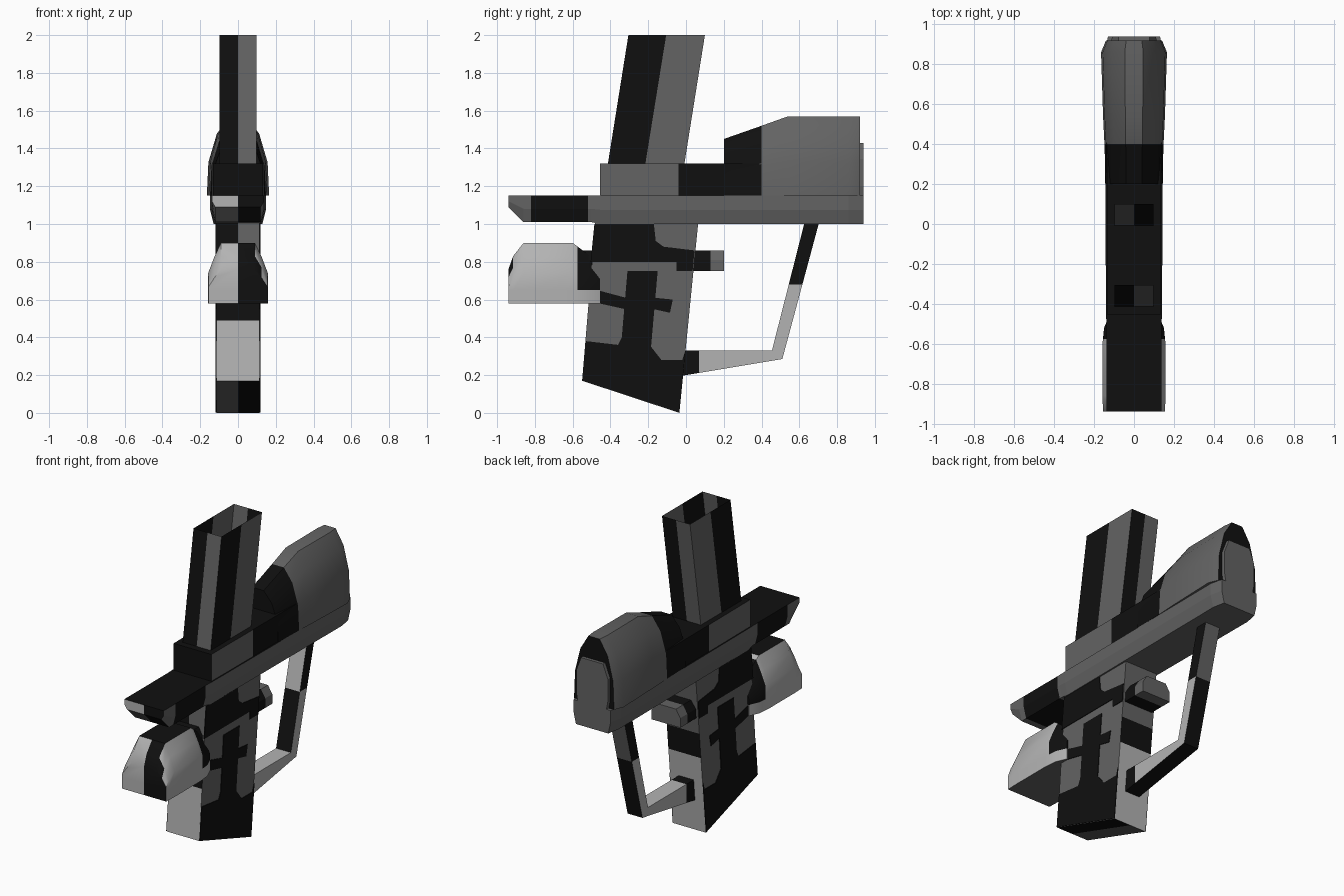
import bpy, bmesh, math
from mathutils import Vector

if "Cube" in bpy.data.objects:
    bpy.data.objects.remove(bpy.data.objects["Cube"])

# Colours
MATS = []
for name, v in (("black", 0.005), ("dark_grey", 0.125), ("light_grey", 0.45)):
    m = bpy.data.materials.new(name)
    m.diffuse_color = (v, v, v, 1)
    m.use_nodes = True
    m.node_tree.nodes["Principled BSDF"].inputs["Base Color"].default_value = m.diffuse_color
    MATS.append(m)
BLACK, GREY, LIGHT = 0, 1, 2


def finish(name, bm, rule, cuts=(), open_ends=False, smooth=False):
    """Cut along colour borders, colour faces by rule and make the object."""
    bmesh.ops.recalc_face_normals(bm, faces=bm.faces)
    if open_ends:
        ends = [f for f in bm.faces if abs(f.normal.z) > 0.8]
        bmesh.ops.delete(bm, geom=ends, context='FACES')
    for co, no in cuts:
        bmesh.ops.bisect_plane(bm, geom=bm.verts[:] + bm.edges[:] + bm.faces[:],
                               dist=1e-5, plane_co=co, plane_no=no)
    bm.normal_update()
    for f in bm.faces:
        f.material_index = rule(f.calc_center_median(), f.normal)
    me = bpy.data.meshes.new(name)
    bm.to_mesh(me)
    bm.free()
    for m in MATS:
        me.materials.append(m)
    ob = bpy.data.objects.new(name, me)
    bpy.context.collection.objects.link(ob)
    if smooth:
        bpy.context.view_layer.objects.active = ob
        ob.select_set(True)
        bpy.ops.object.shade_smooth_by_angle(angle=math.radians(32))
        ob.select_set(False)
    return ob


def skin(bm, rings):
    """Join rings of points into a closed skin with end caps."""
    rs = [[bm.verts.new(p) for p in r] for r in rings]
    n = len(rs[0])
    for a, b in zip(rs, rs[1:]):
        for i in range(n):
            j = (i + 1) % n
            bm.faces.new((a[i], a[j], b[j], b[i]))
    bm.faces.new(rs[0])
    bm.faces.new(rs[-1][::-1])


def prism(name, profile, x0, x1, rule, **kw):
    """Side profile (y, z) pulled along x."""
    bm = bmesh.new()
    skin(bm, [[(x, y, z) for y, z in profile] for x in (x0, x1)])
    return finish(name, bm, rule, **kw)


def loft(name, half, sections, rule, **kw):
    """Symmetric cross-section scaled to (y, half width, bottom, top) stations."""
    bm = bmesh.new()
    full = half + [(-u, v) for u, v in reversed(half)]
    skin(bm, [[(u * w, y, zb + v * (zt - zb)) for u, v in full]
              for y, w, zb, zt in sections])
    return finish(name, bm, rule, **kw)


def at_y(y): return ((0, y, 0), (0, 1, 0))
def at_z(z): return ((0, 0, z), (0, 0, 1))
MID = ((0, 0, 0), (1, 0, 0))


# Grip
def grip_rule(c, n):
    if n.z < -0.7:
        return BLACK if c.x > 0 else GREY
    if n.y < -0.7:
        if c.z < 0.58:
            return LIGHT if c.z < 0.49 else BLACK
        return BLACK if c.x < 0 else GREY
    if n.y > 0.7:
        return LIGHT if c.z < 0.49 else BLACK if c.z < 0.65 else GREY
    return GREY

prism("grip", [(-0.55, 0.17), (-0.035, 0), (0.065, 1.01), (-0.48, 1.01)],
      -0.114, 0.114, grip_rule,
      cuts=[at_z(0.49), at_z(0.58), at_z(0.65), MID])

# Camouflage plates on both sides of the grip
PATCHES = {
    "upper_patch": [(-0.505, 0.80), (-0.485, 1.0), (-0.17, 1.0), (-0.16, 0.91),
                    (-0.12, 0.88), (0.045, 0.86), (0.035, 0.75), (-0.05, 0.75),
                    (-0.05, 0.80)],
    "lower_patch": [(-0.53, 0.38), (-0.36, 0.36), (-0.34, 0.40), (-0.31, 0.75),
                    (-0.15, 0.75), (-0.185, 0.35), (-0.13, 0.28), (-0.02, 0.28),
                    (-0.003, 0.33), (-0.035, 0.003), (-0.55, 0.172)],
    "cross_patch_front": [(-0.47, 0.65), (-0.32, 0.61), (-0.325, 0.55), (-0.46, 0.58)],
    "cross_patch_back": [(-0.17, 0.61), (-0.07, 0.60), (-0.085, 0.53), (-0.175, 0.55)],
}
for name, prof in PATCHES.items():
    for side, s in (("right", 1), ("left", -1)):
        prism(name + "_" + side, prof, s * 0.112, s * 0.118, lambda c, n: BLACK)


# Long rail with chamfered nose
def rail_rule(c, n):
    if n.z > 0.8:
        return BLACK if c.y < 0.4 else GREY
    if n.y < -0.9:
        return LIGHT if c.x < 0 else BLACK
    if n.y < -0.3:
        return GREY if c.x < 0 else BLACK
    return BLACK if -0.82 < c.y < -0.52 else GREY

loft("rail", [(0.87, 0), (1, 0.5), (1, 1)],
     [(-0.94, 0.138, 1.09, 1.15), (-0.86, 0.138, 1.01, 1.15), (-0.5, 0.138, 1.01, 1.15),
      (-0.45, 0.14, 1.0, 1.15), (0.86, 0.148, 1.0, 1.15), (0.94, 0.13, 1.0, 1.15)],
     rail_rule, cuts=[at_y(-0.82), at_y(-0.52), at_y(0.4), MID])

# Receiver block
loft("receiver", [(1, 0), (1, 1)],
     [(-0.455, 0.132, 1.14, 1.32), (0.6, 0.138, 1.14, 1.32)],
     lambda c, n: BLACK if abs(n.x) < 0.7 or -0.04 < c.y < 0.39 else GREY,
     cuts=[at_y(-0.04), at_y(0.39)])

# Rear housing
loft("rear_housing", [(1, 0), (0.95, 0.42), (0.68, 0.78), (0.28, 1)],
     [(0.2, 0.142, 1.15, 1.45), (0.4, 0.148, 1.15, 1.52), (0.54, 0.155, 1.15, 1.57),
      (0.86, 0.165, 1.15, 1.57), (0.92, 0.14, 1.15, 1.57)],
     lambda c, n: BLACK if c.y < 0.4 or n.y > 0.95 else GREY, smooth=True)
loft("rear_panel", [(0.9, 0), (1, 0.2), (1, 0.7), (0.7, 1)],
     [(0.9, 0.115, 1.14, 1.43), (0.94, 0.11, 1.14, 1.43)], lambda c, n: GREY)

# Slanted open feed tube
SLANT = 0.11 / 0.68

def tube_rule(c, n):
    if n.y < -0.6:
        return BLACK if c.x < 0 else GREY
    if n.y > 0.6:
        return BLACK if c.x > 0 else GREY
    return BLACK if c.y < -0.215 + (c.z - 1.32) * SLANT else GREY

prism("feed_tube", [(-0.415, 1.31), (-0.01, 1.31), (0.10, 2.0), (-0.305, 2.0)],
      -0.098, 0.098, tube_rule, open_ends=True,
      cuts=[MID, ((0, -0.215, 1.32), (0, 1, -SLANT))])


# Front barrel shroud
def shroud_rule(c, n):
    if n.z < -0.8:
        return GREY
    if n.z > 0.9 or (c.y > -0.575 and c.z > 0.65):
        return BLACK
    if n.y < -0.5 and abs(n.x) < 0.5:
        return BLACK if c.x > 0 else LIGHT
    return LIGHT

loft("barrel_shroud", [(1, 0), (1, 0.5), (0.8, 0.76), (0.57, 1)],
     [(-0.94, 0.155, 0.58, 0.76), (-0.915, 0.156, 0.58, 0.83), (-0.86, 0.158, 0.58, 0.9),
      (-0.6, 0.158, 0.58, 0.9), (-0.52, 0.15, 0.58, 0.84), (-0.455, 0.122, 0.58, 0.8)],
     shroud_rule, cuts=[at_y(-0.575), at_z(0.65), MID], smooth=True)

# Cross rod through the grip, with pale rear tip
loft("rod", [(1, 0), (1, 0.55), (0.7, 1)],
     [(-0.55, 0.1, 0.75, 0.86), (0.2, 0.1, 0.75, 0.86)],
     lambda c, n: GREY if c.y > 0.13 else BLACK, cuts=[at_y(0.13)])


# Hand guard loop behind the grip
def guard_rule(c, n):
    high = c.z > 0.68
    if n.y < -0.5:
        return LIGHT if high else BLACK
    if n.y > 0.5:
        return GREY if high else BLACK
    if n.z < -0.5:
        return BLACK
    return BLACK if high or c.y < 0.07 else LIGHT

prism("hand_guard", [(-0.03, 0.195), (0.51, 0.285), (0.705, 1.01), (0.628, 1.01),
                     (0.455, 0.33), (-0.02, 0.33)],
      -0.052, 0.052, guard_rule, cuts=[at_z(0.68), at_y(0.07)])
